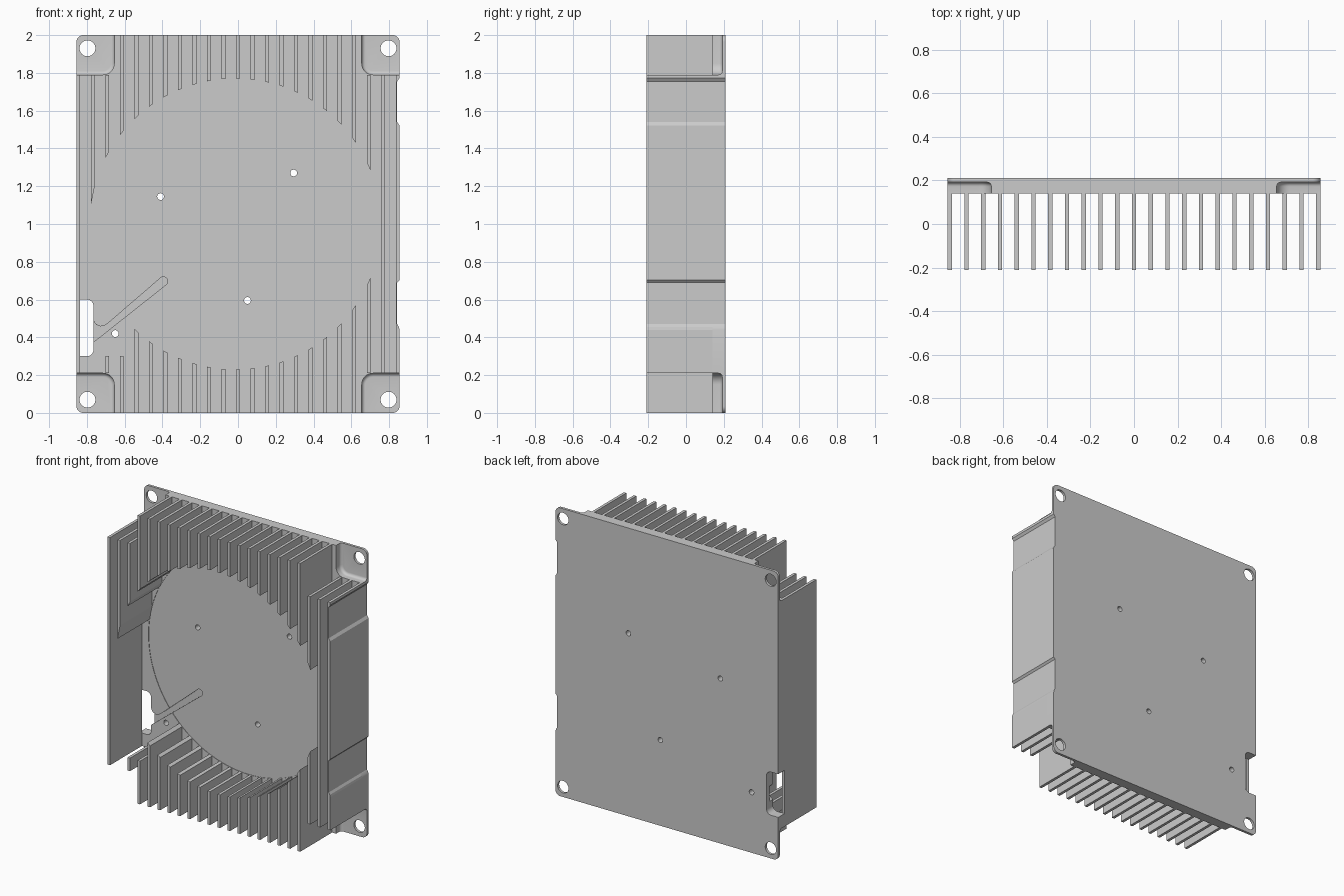
import bpy, bmesh, math

if "Cube" in bpy.data.objects:
    bpy.data.objects.remove(bpy.data.objects["Cube"])

W, H = 0.855, 2.0                     # half width, height
FRONT, BASE, BACK = -0.21, 0.14, 0.21  # fin tips, plate front, plate back
CX, CZ, R = -0.015, 1.0, 0.77         # round fan clearing


def prism(name, outline, y0, y1, floor_bevel=0):
    """Extrude an x-z outline along y, optionally rounding the y1 rim."""
    bm = bmesh.new()
    face = bm.faces.new([bm.verts.new((x, y0, z)) for x, z in outline])
    ext = bmesh.ops.extrude_face_region(bm, geom=[face])
    far = [v for v in ext["geom"] if isinstance(v, bmesh.types.BMVert)]
    bmesh.ops.translate(bm, verts=far, vec=(0, y1 - y0, 0))
    bmesh.ops.recalc_face_normals(bm, faces=bm.faces)
    if floor_bevel:
        rim = [e for e in bm.edges if all(abs(v.co.y - y1) < 1e-5 for v in e.verts)]
        bmesh.ops.bevel(bm, geom=rim, offset=floor_bevel, segments=5,
                        profile=0.5, affect='EDGES')
    me = bpy.data.meshes.new(name)
    bm.to_mesh(me)
    bm.free()
    ob = bpy.data.objects.new(name, me)
    bpy.context.collection.objects.link(ob)
    return ob


def arc(x, z, r, a0, a1, n=8):
    return [(x + r * math.cos(math.radians(a0 + (a1 - a0) * i / n)),
             z + r * math.sin(math.radians(a0 + (a1 - a0) * i / n))) for i in range(n + 1)]


def circle(x, z, r, n=32):
    return arc(x, z, r, 0, 360, n)[:-1]


def activate(ob):
    bpy.ops.object.select_all(action='DESELECT')
    ob.select_set(True)
    bpy.context.view_layer.objects.active = ob


def cut(ob, cutter):
    m = ob.modifiers.new("cut", 'BOOLEAN')
    m.operation, m.solver, m.object = 'DIFFERENCE', 'EXACT', cutter
    activate(ob)
    bpy.ops.object.modifier_apply(modifier=m.name)
    bpy.data.objects.remove(cutter)


# Right edge with two shallow recesses
D = W - 0.012
recess = [(W, 0.44), (W - 0.003, 0.455), (D, 0.47), (D, 0.69), (W, 0.703)]
edge = recess + [(W, 1.297 + 0.225), (D, 1.54), (D, 1.755), (W, 1.772)]

# Base plate with rounded corners
c = 0.035
plate = prism("base_plate",
              arc(W - c, c, c, -90, 0) + edge + arc(W - c, H - c, c, 0, 90)
              + arc(-W + c, H - c, c, 90, 180) + arc(-W + c, c, c, 180, 270),
              BASE, BACK)

# Shallow round seat for the fan
cut(plate, prism("seat_cutter", circle(CX, CZ, R, 96), 0.0, BASE + 0.003))

# Corner pockets leaving thin mounting tabs, and mounting holes
p = 0.06
for sx in (-1, 1):
    for top in (False, True):
        quarter = arc(0.655 + p, 0.21 - p, p, 90, 180) + [(0.655, -0.1), (0.95, -0.1), (0.95, 0.21)]
        flip = lambda pts: [(sx * x, H - z if top else z) for x, z in pts]
        cut(plate, prism("pocket_cutter", flip(quarter), 0.0, 0.192, 0.02))
        cut(plate, prism("hole_cutter", flip(circle(0.797, 0.07, 0.042)), 0.0, 0.3))

# Small screw holes
for x, z in ((-0.41, 1.145), (0.295, 1.27), (0.05, 0.595), (-0.65, 0.42)):
    cut(plate, prism("screw_cutter", circle(x, z, 0.018, 20), 0.0, 0.3))

# Cable notch in the left edge
n = 0.035
cut(plate, prism("notch_cutter",
                 arc(-0.765 - n, 0.3 + n, n, -90, 0) + arc(-0.765 - n, 0.6 - n, n, 0, 90)
                 + [(-0.95, 0.6), (-0.95, 0.3)], 0.0, 0.3))

# Cable groove running from the notch towards the centre
cut(plate, prism("groove_cutter",
                 arc(-0.395, 0.697, 0.023, -50, 130, 12)
                 + [(-0.69, 0.473), (-0.71, 0.461), (-0.73, 0.458), (-0.75, 0.466),
                    (-0.762, 0.48), (-0.767, 0.5), (-0.79, 0.5), (-0.79, 0.355)],
                 0.0, BASE + 0.035))
activate(plate)
bpy.ops.object.shade_smooth_by_angle(angle=math.radians(30))


def fin(name, x0, x1, z0, z1):
    prism(name, [(x0, z0), (x1, z0), (x1, z1), (x0, z1)], FRONT, BASE) if not callable(z1) and not callable(z0) \
        else prism(name, [(x0, z0(x0) if callable(z0) else z0), (x1, z0(x1) if callable(z0) else z0),
                          (x1, z1(x1) if callable(z1) else z1), (x0, z1(x0) if callable(z1) else z1)], FRONT, BASE)


# Clearing boundary at a given x
def upper(x): return CZ + math.sqrt(max(R * R - (x - CX) ** 2, 0))
def lower(x): return 2 * CZ - upper(x)


# Cooling fins, cut short around the clearing
T = 0.0098
PITCH = (W - T) / 11
for i in range(23):
    x = (i - 11) * PITCH
    x0, x1 = x - T, x + T
    lo = 0.21 if abs(x) > 0.655 else 0.0
    hi = H - lo
    if i == 22:      # outer right fin follows the recessed plate edge
        prism("fin_22", [(x0, lo), (W, lo)] + edge + [(W, hi), (x0, hi)], FRONT, BASE)
    elif i in (0, 21):
        fin(f"fin_{i}", x0, x1, lo, hi)
    else:
        fin(f"fin_{i}_upper", x0, x1, upper, hi)
        if i != 1:   # cable area has no lower fin, its neighbours are stubs
            fin(f"fin_{i}_lower", x0, x1, lo, 0.3 if i in (2, 3) else lower)
